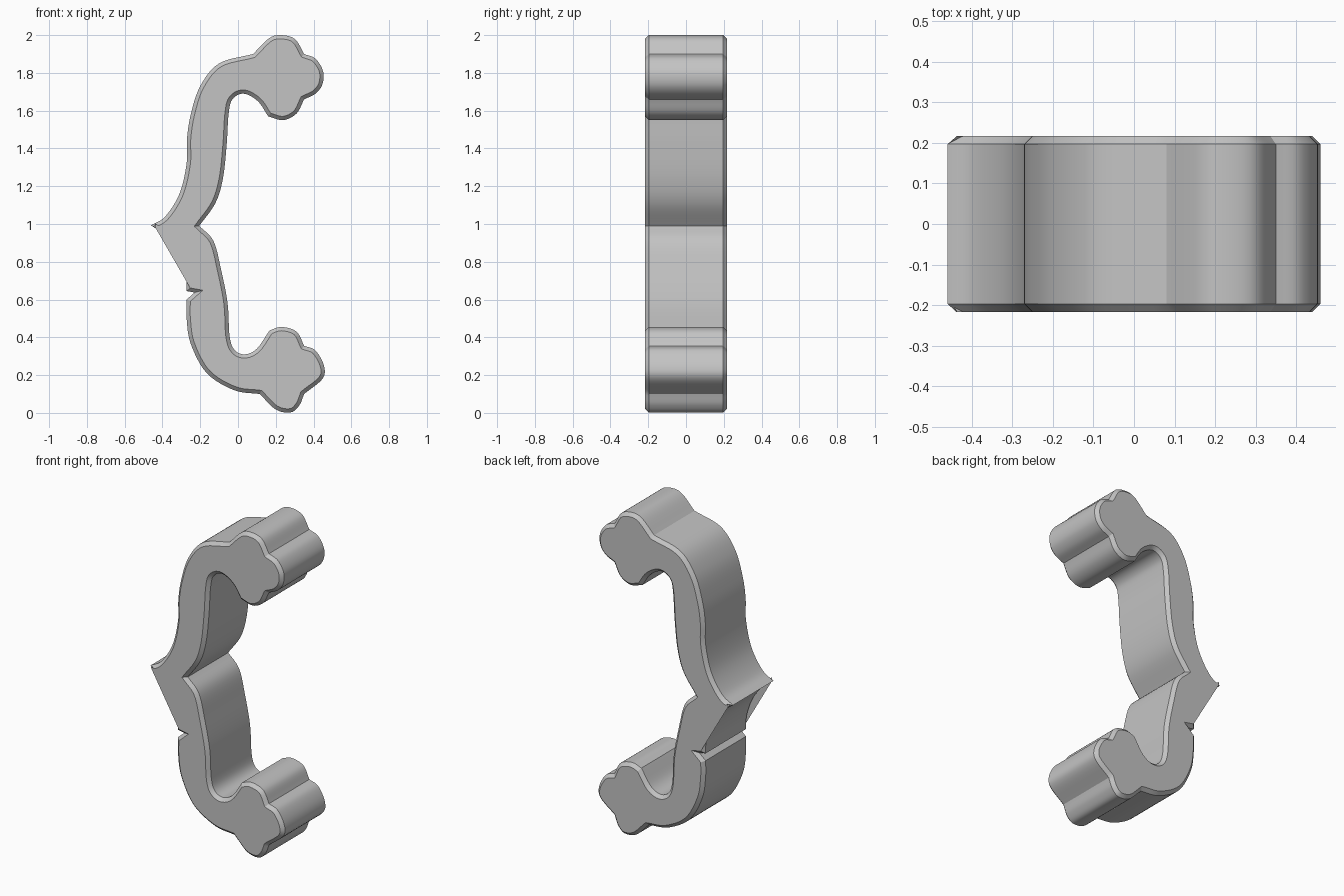
import bpy
import bmesh
import math
from mathutils import Vector

HALF_DEPTH = 0.217
CHAMFER = 0.02
STEPS = 6

old_cube = bpy.data.objects.get("Cube")
if old_cube:
    bpy.data.objects.remove(old_cube, do_unlink=True)

# Smooth runs of the brace outline (x, z); each run ends at a sharp corner
# where the next one begins
RUNS = [
    # upper outer arm
    [(-.46, .993), (-.385, 1.04), (-.31, 1.16), (-.272, 1.32), (-.27, 1.45),
     (-.25, 1.58), (-.2, 1.73), (-.1, 1.85), (.08, 1.9)],
    # upper knob lobes
    [(.08, 1.9), (.16, 1.98), (.22, 2), (.3, 1.98), (.35, 1.9)],
    [(.35, 1.9), (.41, 1.875), (.45, 1.81), (.447, 1.74), (.41, 1.69), (.35, 1.66)],
    [(.35, 1.66), (.31, 1.585), (.24, 1.55), (.16, 1.57)],
    # upper inner arm
    [(.16, 1.57), (.105, 1.65), (.03, 1.69), (-.03, 1.66), (-.05, 1.58),
     (-.06, 1.42), (-.08, 1.24), (-.12, 1.11), (-.205, .99)],
    # lower inner arm
    [(-.205, .99), (-.13, .91), (-.09, .76), (-.055, .58), (-.045, .41),
     (-.02, .335), (.035, .31), (.1, .34), (.167, .437)],
    # lower knob lobes
    [(.167, .437), (.23, .455), (.31, .43), (.35, .355)],
    [(.35, .355), (.41, .33), (.455, .25), (.447, .18), (.35, .1)],
    [(.35, .1), (.325, .04), (.28, .003), (.2, .018), (.115, .1)],
    # lower outer arm
    [(.115, .1), (-.02, .12), (-.165, .21), (-.25, .365), (-.272, .5), (-.272, .6)],
    # notch
    [(-.272, .6), (-.23, .637)],
    [(-.23, .637), (-.272, .645)],
    # curve back to the tip
    [(-.272, .645), (-.278, .735), (-.32, .85), (-.39, .94), (-.46, .993)],
]


def smooth_run(points):
    """Sample a spline through the points, leaving out the last one."""
    pts = [Vector(p) for p in points]
    if len(pts) == 2:
        return pts[:1]
    # reflected end points keep the curvature going up to the corners
    pts = [pts[0] * 2 - pts[1]] + pts + [pts[-1] * 2 - pts[-2]]
    samples = []
    for a, b, c, d in zip(pts, pts[1:], pts[2:], pts[3:]):
        for i in range(STEPS):
            t = i / STEPS
            tangent_b, tangent_c = (c - a) / 2, (d - b) / 2
            samples.append(
                b * (1 + 2 * t) * (1 - t) ** 2
                + tangent_b * t * (1 - t) ** 2
                + c * t * t * (3 - 2 * t)
                + tangent_c * t * t * (t - 1))
    return samples


def make_material(name, colour):
    material = bpy.data.materials.new(name)
    material.use_nodes = True
    material.diffuse_color = colour
    shader = next(n for n in material.node_tree.nodes if n.type == "BSDF_PRINCIPLED")
    shader.inputs["Base Color"].default_value = colour
    return material


def chamfered_slab(name, outline, material):
    """Extrude the outline along y and chamfer both rims."""
    wall = HALF_DEPTH - CHAMFER
    bm = bmesh.new()
    front = bm.faces.new([bm.verts.new((p.x, -wall, p.y)) for p in outline])
    extruded = bmesh.ops.extrude_face_region(bm, geom=[front], use_keep_orig=True)["geom"]
    back = next(g for g in extruded if isinstance(g, bmesh.types.BMFace))
    bmesh.ops.translate(bm, verts=back.verts[:], vec=(0, 2 * wall, 0))
    bmesh.ops.recalc_face_normals(bm, faces=bm.faces[:])
    for cap in (front, back):
        bmesh.ops.inset_region(bm, faces=[cap], thickness=CHAMFER, depth=0,
                               use_even_offset=True, use_boundary=True)
        side = -1 if cap is front else 1
        for vert in cap.verts:
            vert.co.y = side * HALF_DEPTH
    bmesh.ops.recalc_face_normals(bm, faces=bm.faces[:])
    mesh = bpy.data.meshes.new(name)
    bm.to_mesh(mesh)
    bm.free()
    mesh.materials.append(material)
    obj = bpy.data.objects.new(name, mesh)
    bpy.context.collection.objects.link(obj)
    return obj


# Curly brace body
grey = make_material("plain grey", (.55, .55, .55, 1))
outline = [p for run in RUNS for p in smooth_run(run)]
brace = chamfered_slab("curly_brace", outline, grey)

bpy.ops.object.select_all(action="DESELECT")
brace.select_set(True)
bpy.context.view_layer.objects.active = brace
bpy.ops.object.shade_smooth_by_angle(angle=math.radians(25))
